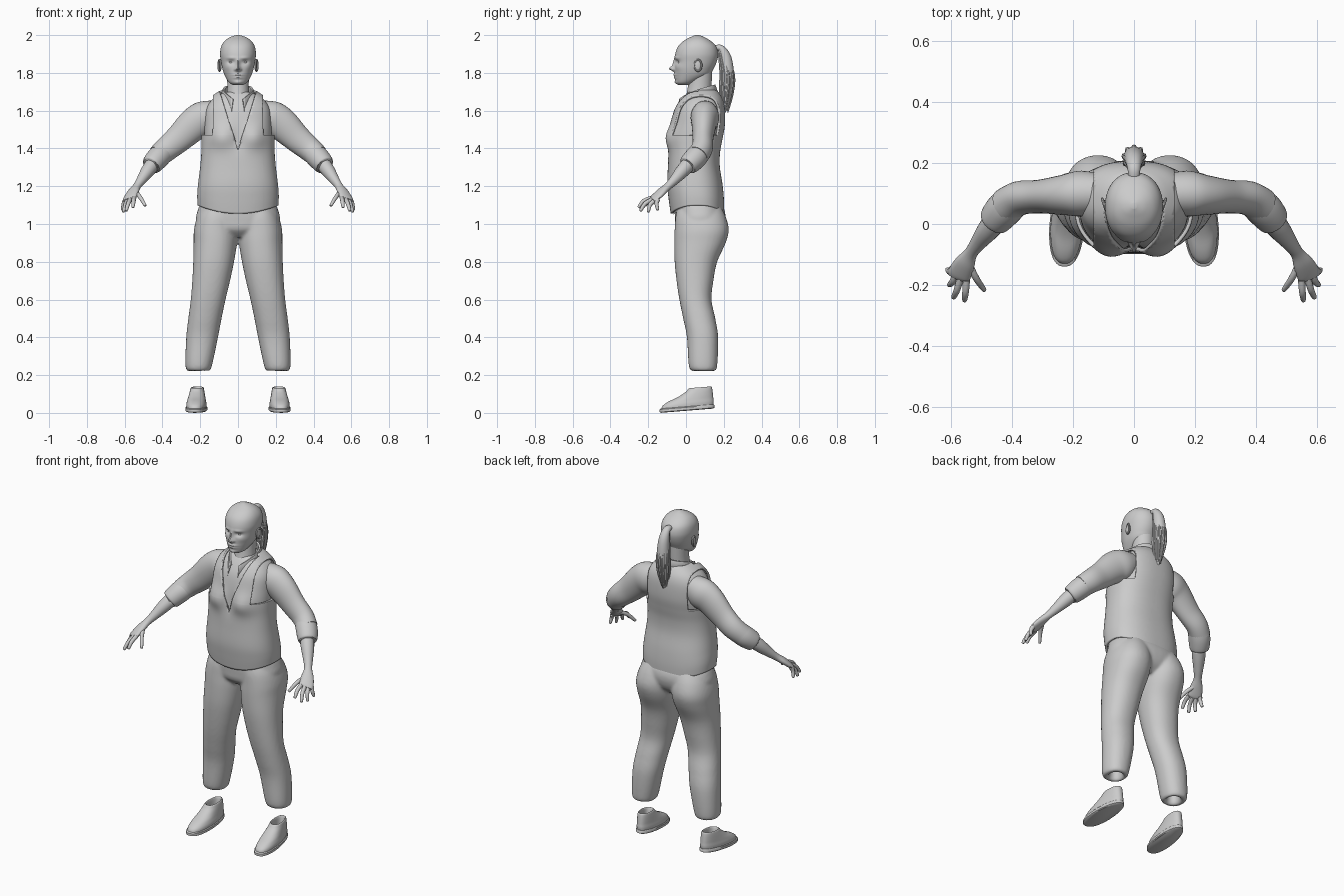
import bpy, bmesh, math
from mathutils import Vector

cube = bpy.data.objects.get("Cube")
if cube:
    bpy.data.objects.remove(cube, do_unlink=True)

clay = bpy.data.materials.new("light_grey")
clay.use_nodes = True
clay.diffuse_color = (0.6, 0.6, 0.6, 1)
clay.node_tree.nodes["Principled BSDF"].inputs["Base Color"].default_value = (0.6, 0.6, 0.6, 1)
parts = []


def finish(name, bm, mirror=False):
    bmesh.ops.recalc_face_normals(bm, faces=bm.faces)
    mesh = bpy.data.meshes.new(name)
    bm.to_mesh(mesh)
    bm.free()
    mesh.materials.append(clay)
    obj = bpy.data.objects.new(name, mesh)
    bpy.context.collection.objects.link(obj)
    parts.append(obj)
    if mirror:
        obj.modifiers.new("mirror", "MIRROR").use_mirror_merge = False
    return obj


def smooth_rows(rows, steps):
    """Catmull-Rom interpolation between rows of numbers."""
    out = []
    last = len(rows) - 1
    for i in range(last):
        a, b, c, d = (rows[max(0, min(last, i + k))] for k in (-1, 0, 1, 2))
        for s in range(steps):
            t = s / steps
            out.append([q + t / 2 * (r - p + t * (2 * p - 5 * q + 4 * r - w + t * (3 * (q - r) + w - p)))
                        for p, q, r, w in zip(a, b, c, d)])
    return out + [list(rows[last])]


def skin(bm, rings, caps=True):
    loops = [[bm.verts.new(p) for p in ring] for ring in rings]
    n = len(loops[0])
    for low, high in zip(loops, loops[1:]):
        for i in range(n):
            j = (i + 1) % n
            bm.faces.new((low[i], low[j], high[j], high[i]))
    if caps:
        bm.faces.new(loops[0])
        bm.faces.new(loops[-1])


def stack(bm, rows, n=48, steps=5, power=2.0, caps=True):
    """Level rings: height, front y, back y, half width, centre x."""
    rings = []
    for z, front, back, half, cx in smooth_rows(rows, steps):
        ring = []
        for i in range(n):
            a = math.tau * (i + 0.5) / n
            s, c = (math.copysign(abs(f) ** (2 / power), f) for f in (math.sin(a), math.cos(a)))
            ring.append(Vector((cx + half * c, (front + back) / 2 + (back - front) / 2 * s, z)))
        rings.append(ring)
    skin(bm, rings, caps)


def tube(bm, rows, axis, n=20, steps=5):
    """Limb rings: x, y, z, radius along the axis, radius across it."""
    rows = smooth_rows(rows, steps)
    points = [Vector(r[:3]) for r in rows]
    rings = []
    for i, row in enumerate(rows):
        way = (points[min(i + 1, len(rows) - 1)] - points[max(i - 1, 0)]).normalized()
        side = Vector(axis)
        side = (side - way * side.dot(way)).normalized()
        across = way.cross(side)
        rings.append([points[i] + side * row[3] * math.cos(math.tau * k / n)
                      + across * row[4] * math.sin(math.tau * k / n) for k in range(n)])
    skin(bm, rings)


def bump(co, x, z, wide, tall):
    return math.exp(-((abs(co.x) - x) / wide) ** 2 - ((co.z - z) / tall) ** 2)


# head with sculpted face
bm = bmesh.new()
stack(bm, [(1.735, -.035, .02, .025, 0), (1.75, -.05, .05, .048, 0), (1.785, -.058, .12, .07, 0),
           (1.82, -.06, .145, .082, 0), (1.86, -.058, .163, .09, 0), (1.9, -.057, .17, .095, 0),
           (1.94, -.042, .16, .089, 0), (1.97, -.012, .13, .07, 0), (1.99, .025, .095, .04, 0),
           (2.0, .05, .07, .008, 0)], n=96, steps=8, power=2.15)
features = [(0, 1.822, .012, .013, .03), (0, 1.85, .009, .025, .014), (0, 1.775, .024, .007, .008),
            (0, 1.79, .026, .006, .009), (0, 1.748, .022, .013, .01), (.037, 1.857, .018, .011, -.011),
            (.035, 1.879, .026, .008, .005), (.055, 1.83, .02, .018, .004), (.014, 1.818, .006, .006, .008)]
for v in bm.verts:
    if v.co.y < .03:
        v.co.y -= sum(f[4] * bump(v.co, *f[:4]) for f in features)
finish("head", bm)


def ball(name, centre, size, mirror=True):
    bm = bmesh.new()
    bmesh.ops.create_uvsphere(bm, u_segments=20, v_segments=12, radius=1)
    for v in bm.verts:
        v.co = Vector(c + s * p for c, s, p in zip(centre, size, v.co))
    return finish(name, bm, mirror)


ball("eye", (.036, -.029, 1.857), (.014, .014, .009))

# ears: raised rim around a thin plate
ball("ear_plate", (.093, .062, 1.84), (.007, .018, .03))
bm = bmesh.new()
skin(bm, [[Vector((.098 + .005 * math.sin(b) + .006 * math.cos(a),
                   .064 + (.018 + .005 * math.cos(b)) * math.cos(a),
                   1.84 + (.03 + .005 * math.cos(b)) * math.sin(a)))
           for b in (math.tau * k / 8 for k in range(8))]
          for a in (math.tau * i / 28 for i in range(29))], caps=False)
finish("ear_rim", bm, True)

# neck and chest
bm = bmesh.new()
stack(bm, [(1.6, -.035, .13, .07, 0), (1.66, -.005, .13, .062, 0), (1.73, .01, .135, .057, 0),
           (1.82, .02, .14, .06, 0)], n=32)
finish("neck", bm)

# ponytail with loose strands
bm = bmesh.new()
tube(bm, [(0, .15, 1.93, .018, .015), (0, .185, 1.93, .022, .018), (0, .21, 1.88, .03, .03),
          (0, .218, 1.79, .035, .036), (0, .215, 1.7, .032, .03), (0, .208, 1.63, .02, .018),
          (0, .2, 1.58, .004, .004)], (1, 0, 0))
for k in range(9):
    a = math.tau * k / 9
    dx, dy = .03 * math.sin(a), .032 * math.cos(a)
    tube(bm, [(dx / 3, .185 + dy / 3, 1.92, .008, .008), (dx, .216 + dy, 1.8, .009, .009),
              (dx, .213 + dy, 1.7, .009, .009), (dx / 2, .205 + dy / 2, 1.59 + .01 * (k % 3), .003, .003)],
         (1, 0, 0), n=8)
finish("ponytail", bm)

# torso profile shared by shirt and vest
torso = [(1.05, -.065, .185, .198, 0), (1.12, -.075, .185, .2, 0), (1.2, -.083, .178, .196, 0),
         (1.3, -.08, .163, .184, 0), (1.38, -.078, .165, .178, 0), (1.45, -.078, .178, .178, 0),
         (1.52, -.068, .19, .178, 0), (1.6, -.05, .19, .172, 0), (1.65, -.025, .18, .145, 0),
         (1.685, .0, .16, .1, 0), (1.7, .015, .145, .07, 0)]


def torso_mesh(grow, caps):
    bm = bmesh.new()
    rows = [(z + grow / 2, f - grow, b + grow, w + grow, x) for z, f, b, w, x in torso]
    stack(bm, rows, n=80, power=2.4, caps=caps)
    for v in bm.verts:
        if v.co.y < .03:
            v.co.y -= .022 * bump(v.co, .09, 1.46, .055, .06)
            v.co.y += .012 * bump(v.co, 0, 1.45, .03, .06)
        if v.co.z < 1.2:
            v.co.z += (1.2 - v.co.z) * 7 * v.co.x ** 2
    return bm


finish("shirt", torso_mesh(0, True))

# vest: cut a neckline and armholes from the torso shell
bm = torso_mesh(.01, False)
slope = .09 / .29


def cut(point, normal):
    bmesh.ops.bisect_plane(bm, geom=bm.verts[:] + bm.edges[:] + bm.faces[:],
                           plane_co=point, plane_no=normal)


for s in (-1, 1):
    cut((0, 0, 1.39), (s, 0, -slope))
    cut((.13 * s, 0, 0), (1, 0, 0))
cut((0, 0, 1.47), (0, 0, 1))
doomed = []
for f in bm.faces:
    c = f.calc_center_median()
    neckline = c.y < .07 and abs(c.x) < (c.z - 1.39) * slope
    armhole = abs(c.x) > .13 and c.z > 1.47
    if neckline or armhole:
        doomed.append(f)
bmesh.ops.delete(bm, geom=doomed, context="FACES")
vest = finish("vest", bm)
shell = vest.modifiers.new("cloth", "SOLIDIFY")
shell.thickness = .012
shell.offset = 0

# folded shirt collar
bm = bmesh.new()
strips = []
for i in range(41):
    a = math.radians(-160 + 8 * i)
    f = abs(a) / math.radians(160)
    top = 1.735 - .075 * f ** 2
    strip = []
    for r, z in ((.066, top - .06), (.07, top), (.08, top + .003), (.1, top - .05 - .03 * f ** 4)):
        strip.append(bm.verts.new((r * math.sin(a), .075 + r * math.cos(a) - .035 * f ** 3, z)))
    strips.append(strip)
for p, q in zip(strips, strips[1:]):
    for k in range(3):
        bm.faces.new((p[k], p[k + 1], q[k + 1], q[k]))
collar = finish("collar", bm)
collar.modifiers.new("cloth", "SOLIDIFY").thickness = .008

# sleeves with rolled cuffs
bm = bmesh.new()
tube(bm, [(.1, .1, 1.6, .06, .06), (.17, .1, 1.565, .075, .09), (.23, .095, 1.53, .066, .088),
          (.31, .09, 1.455, .055, .074), (.375, .085, 1.4, .056, .066), (.42, .06, 1.36, .058, .06)],
     (0, 1, 0), n=32)
finish("sleeve", bm, True)
bm = bmesh.new()
tube(bm, [(.39, .08, 1.385, .054, .058), (.425, .05, 1.35, .06, .06), (.455, .015, 1.315, .054, .054),
          (.46, .009, 1.309, .044, .044), (.45, .02, 1.32, .038, .038)], (0, 1, 0), n=32)
finish("rolled_cuff", bm, True)

# forearms, palms and fingers
bm = bmesh.new()
tube(bm, [(.43, .04, 1.345, .04, .04), (.475, -.015, 1.285, .037, .037), (.51, -.06, 1.235, .027, .027),
          (.535, -.095, 1.2, .022, .02), (.555, -.13, 1.17, .034, .019), (.573, -.165, 1.138, .039, .015),
          (.577, -.178, 1.128, .034, .01)], (.75, .6, 0))
finish("forearm_and_palm", bm, True)
bm = bmesh.new()
fingers = [((.55, -.185, 1.138), (.556, -.25, 1.09)), ((.57, -.178, 1.13), (.592, -.24, 1.072)),
           ((.585, -.165, 1.125), (.606, -.2, 1.066)), ((.597, -.148, 1.13), (.612, -.15, 1.076)),
           ((.545, -.125, 1.172), (.493, -.215, 1.1))]
for base, tip in fingers:
    base, tip = Vector(base), Vector(tip)
    middle = (base + tip) / 2 + Vector((0, -.007, .007))
    end = tip + (tip - middle) * .08
    tube(bm, [(*p, r, r) for p, r in ((base, .012), (middle, .011), (tip, .008), (end, .002))],
         (.75, .6, 0), n=12)
finish("fingers", bm, True)

# trousers: two legs and hips fused into one cloth
bm = bmesh.new()
leg = [(.3, .06, .12, .03), (.235, .05, .13, .036), (.222, .035, .15, .055), (.25, .015, .165, .07),
       (.4, .005, .17, .084), (.5, -.015, .155, .088), (.6, -.035, .135, .092), (.7, -.05, .145, .1),
       (.8, -.06, .165, .108), (.9, -.062, .21, .115), (.97, -.06, .226, .115), (1.04, -.055, .21, .105),
       (1.1, -.04, .18, .08)]
centre = [.205, .205, .208, .208, .19, .175, .158, .142, .129, .12, .118, .11, .1]
for s in (-1, 1):
    stack(bm, [row + (s * x,) for row, x in zip(leg, centre)], power=2.2)
stack(bm, [(.93, -.01, .15, .1, 0), (.97, -.05, .19, .19, 0), (1.02, -.058, .208, .222, 0),
           (1.07, -.06, .205, .214, 0), (1.12, -.06, .18, .195, 0)], power=2.3)
trousers = finish("trousers", bm)
fuse = trousers.modifiers.new("fuse", "REMESH")
fuse.mode = "VOXEL"
fuse.voxel_size = .008
fuse.use_smooth_shade = True
soften = trousers.modifiers.new("soften", "SMOOTH")
soften.factor = .5
soften.iterations = 6


# shoes: sole and upper, narrower at the heel
def shoe_part(name, rows, steps):
    bm = bmesh.new()
    stack(bm, [row + (0,) for row in rows], n=40, steps=steps, power=2.4)
    for v in bm.verts:
        v.co.x = .22 + v.co.x * (.95 - 1.1 * max(0, v.co.y - .0)) - .06 * v.co.y
        v.co.z += .08 * (v.co.y + .14)
    finish(name, bm, True)


shoe_part("shoe_sole", [(0, -.132, .142, .056), (.004, -.14, .15, .061), (.018, -.14, .15, .061),
                        (.022, -.135, .147, .057)], 1)
shoe_part("shoe_upper", [(.012, -.132, .144, .055), (.035, -.125, .147, .056), (.055, -.095, .145, .052),
                         (.075, -.045, .143, .048), (.1, -.002, .14, .043), (.116, .014, .136, .038),
                         (.112, .024, .128, .031), (.06, .035, .12, .027)], 4)

# smooth shading that keeps folds and hems crisp
bpy.ops.object.select_all(action="DESELECT")
for obj in parts:
    obj.select_set(True)
bpy.context.view_layer.objects.active = parts[0]
bpy.ops.object.shade_smooth_by_angle(angle=math.radians(40))
